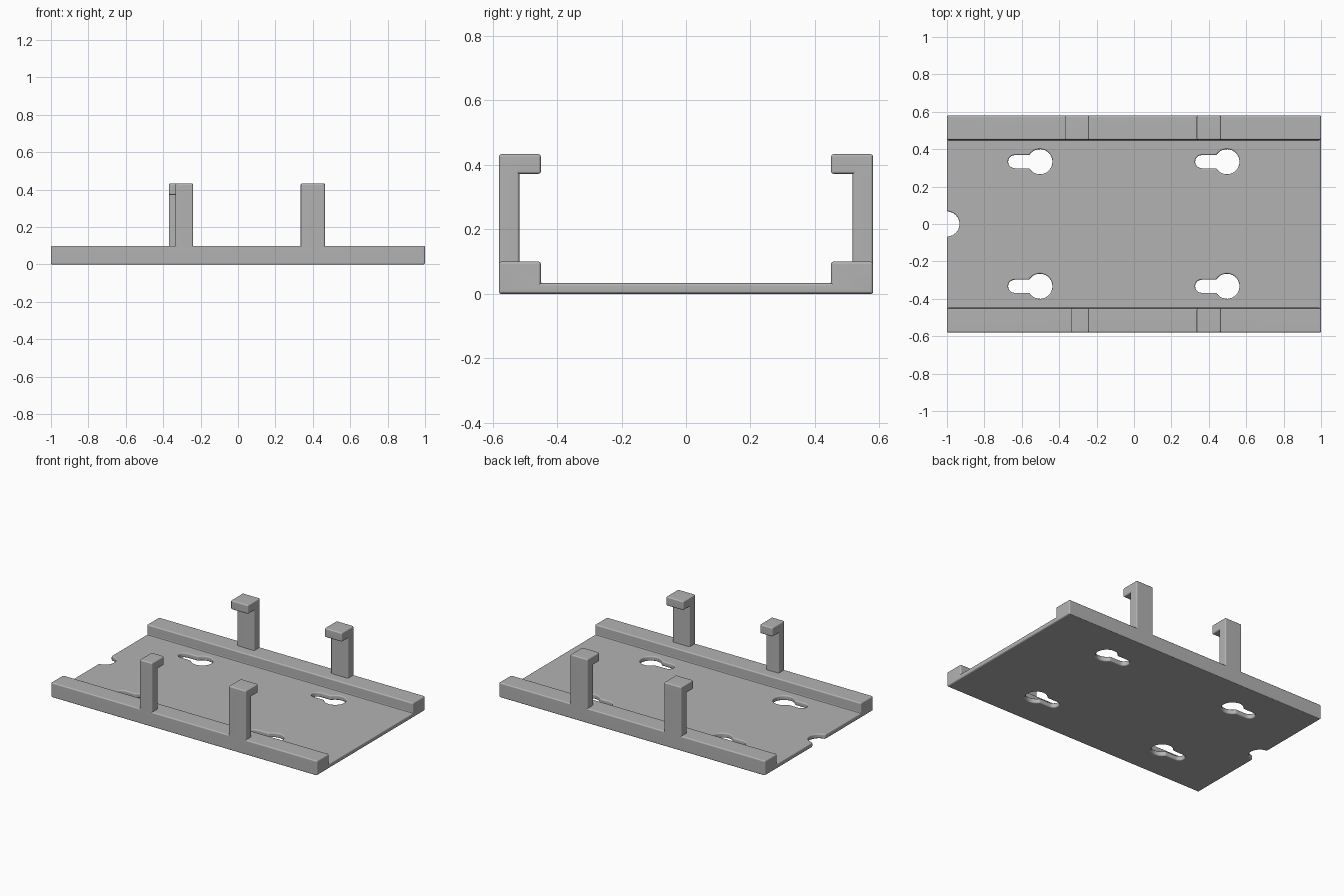
import bpy
import bmesh
from math import pi, cos, sin, asin, radians

cube = bpy.data.objects.get("Cube")
if cube:
    bpy.data.objects.remove(cube, do_unlink=True)

# Main dimensions
HALF_Y, RAIL_Y, POST_Y = 0.58, 0.45, 0.517
PLATE_Z, RAIL_Z, LIP_Z, TOP_Z = 0.033, 0.10, 0.372, 0.433
HOOKS = {-1: [(-0.335, -0.24), (0.335, 0.465)],   # front
         1: [(-0.37, -0.24), (0.335, 0.465)]}     # back

grey = bpy.data.materials.new("matte grey")
grey.use_nodes = True
grey.diffuse_color = (0.45, 0.45, 0.45, 1)
grey.node_tree.nodes["Principled BSDF"].inputs["Base Color"].default_value = grey.diffuse_color


def finish(bm, name):
    bmesh.ops.recalc_face_normals(bm, faces=bm.faces[:])
    mesh = bpy.data.meshes.new(name)
    bm.to_mesh(mesh)
    bm.free()
    mesh.materials.append(grey)
    obj = bpy.data.objects.new(name, mesh)
    bpy.context.collection.objects.link(obj)
    return obj


def extrude(bm, faces, offset):
    geom = bmesh.ops.extrude_face_region(bm, geom=faces)["geom"]
    verts = [g for g in geom if isinstance(g, bmesh.types.BMVert)]
    bmesh.ops.translate(bm, verts=verts, vec=offset)
    bm.normal_update()
    return [g for g in geom if isinstance(g, bmesh.types.BMFace)]


def prism(bm, points, offset):
    face = bm.faces.new([bm.verts.new(p) for p in points])
    extrude(bm, [face], offset)


# Tray: plate with a raised rail along each long side
bm = bmesh.new()
half = [(HALF_Y, 0), (HALF_Y, RAIL_Z), (RAIL_Y, RAIL_Z), (RAIL_Y, PLATE_Z)]
profile = half + [(-y, z) for y, z in reversed(half)]
prism(bm, [(-1, y, z) for y, z in profile], (2, 0, 0))
bmesh.ops.recalc_face_normals(bm, faces=bm.faces[:])


def slice_at(co, normal):
    bmesh.ops.bisect_plane(bm, geom=bm.verts[:] + bm.edges[:] + bm.faces[:],
                           plane_co=co, plane_no=normal)


# Mark out the hook footprints on the rails
for x in sorted({x for spans in HOOKS.values() for span in spans for x in span}):
    slice_at((x, 0, 0), (1, 0, 0))
for side in HOOKS:
    slice_at((0, side * POST_Y, 0), (0, 1, 0))
bm.normal_update()

# Raise the hook posts, then pull the lips inward
for side, spans in HOOKS.items():
    for low, high in spans:
        foot = []
        for f in bm.faces:
            c = f.calc_center_median()
            if (f.normal.z > 0.9 and abs(c.z - RAIL_Z) < 0.001
                    and side * c.y > POST_Y and low < c.x < high):
                foot.append(f)
        cap = extrude(bm, foot, (0, 0, LIP_Z - RAIL_Z))
        extrude(bm, cap, (0, 0, TOP_Z - LIP_Z))
        inner = []
        for f in bm.faces:
            c = f.calc_center_median()
            if (f.normal.y * side < -0.9 and c.z > LIP_Z
                    and side * c.y > 0 and low < c.x < high):
                inner.append(f)
        extrude(bm, inner, (0, side * (RAIL_Y - POST_Y), 0))

bmesh.ops.dissolve_limit(bm, angle_limit=0.01, verts=bm.verts[:], edges=bm.edges[:])
tray = finish(bm, "mounting_tray")

# Cutter: four keyholes and the round end notch
bm = bmesh.new()
R, SLOT_R, SLOT_LEN, BOTTOM, DEPTH = 0.067, 0.035, 0.135, -0.1, 0.2


def arc(cx, cy, r, start, end, steps):
    angles = [start + (end - start) * i / steps for i in range(steps + 1)]
    return [(cx + r * cos(a), cy + r * sin(a), BOTTOM) for a in angles]


mouth = pi - asin(SLOT_R / R)
for cx in (-0.503, 0.497):
    for cy in (-0.333, 0.333):
        outline = arc(cx, cy, R, -mouth, mouth, 24)
        outline += arc(cx - SLOT_LEN, cy, SLOT_R, pi / 2, 3 * pi / 2, 10)
        prism(bm, outline, (0, 0, DEPTH))
prism(bm, arc(-1, 0, R, 0, 2 * pi, 32)[:-1], (0, 0, DEPTH))
cutter = finish(bm, "hole_cutter")
cutter.hide_render = True

# Cut the holes, then round every edge
cut = tray.modifiers.new("holes", "BOOLEAN")
cut.operation = "DIFFERENCE"
cut.solver = "EXACT"
cut.object = cutter
bevel = tray.modifiers.new("rounding", "BEVEL")
bevel.width = 0.008
bevel.segments = 3
bevel.limit_method = "ANGLE"
bevel.angle_limit = radians(35)
bevel.use_clamp_overlap = False

bpy.ops.object.select_all(action="DESELECT")
tray.select_set(True)
bpy.context.view_layer.objects.active = tray
for name in ("holes", "rounding"):
    bpy.ops.object.modifier_apply(modifier=name)
bpy.data.objects.remove(cutter, do_unlink=True)
bpy.ops.object.shade_smooth_by_angle(angle=radians(40))
weighted = tray.modifiers.new("flat faces", "WEIGHTED_NORMAL")
weighted.keep_sharp = True
